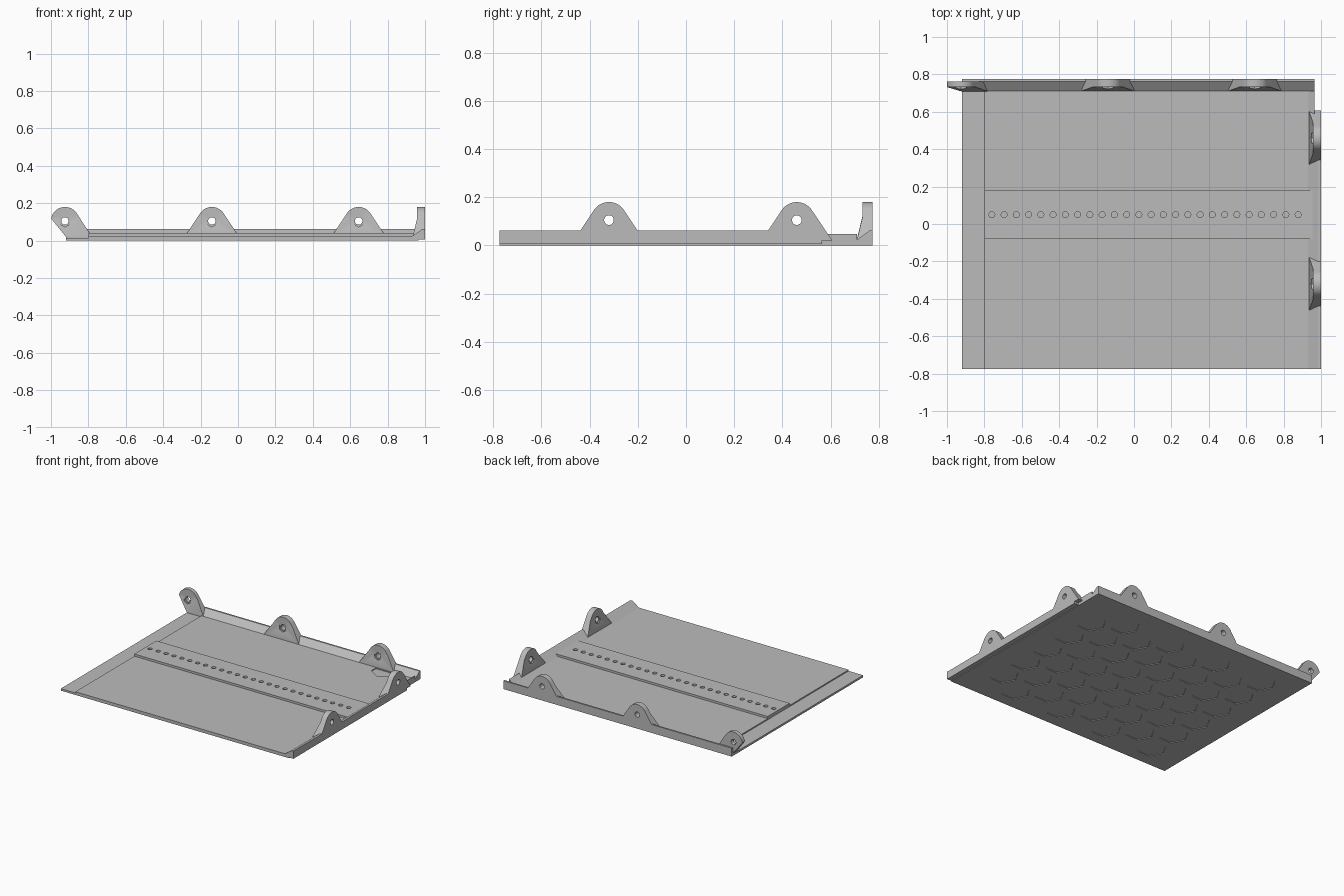
import bpy, bmesh, math

cube = bpy.data.objects.get("Cube")
if cube:
    bpy.data.objects.remove(cube, do_unlink=True)

grey = bpy.data.materials.new("plain_grey")
grey.use_nodes = True
colour = (0.5, 0.5, 0.5, 1)
grey.diffuse_color = colour
grey.node_tree.nodes["Principled BSDF"].inputs["Base Color"].default_value = colour

PLACE = {
    "X": lambda a, b, d: (d, a, b),
    "Y": lambda a, b, d: (a, d, b),
    "Z": lambda a, b, d: (a, b, d),
}


def prisms(name, outlines, axis, start, end):
    """Extrude one or more flat outlines along an axis into one object."""
    bm = bmesh.new()
    for pts in outlines:
        low, high = ([bm.verts.new(PLACE[axis](a, b, d)) for a, b in pts] for d in (start, end))
        bm.faces.new(low)
        bm.faces.new(high)
        for i in range(len(pts)):
            j = (i + 1) % len(pts)
            bm.faces.new((low[i], low[j], high[j], high[i]))
    bmesh.ops.recalc_face_normals(bm, faces=bm.faces)
    mesh = bpy.data.meshes.new(name)
    bm.to_mesh(mesh)
    bm.free()
    mesh.materials.append(grey)
    obj = bpy.data.objects.new(name, mesh)
    bpy.context.collection.objects.link(obj)
    return obj


def ring(cx, cy, r, n, first=0.0, last=360.0):
    """Points on an arc; a full turn leaves out the repeated end point."""
    steps = n if last - first >= 360 else n - 1
    angles = [math.radians(first + (last - first) * i / steps) for i in range(n)]
    return [(cx + r * math.cos(t), cy + r * math.sin(t)) for t in angles]


def combine(obj, cutter, operation):
    mod = obj.modifiers.new("cut", "BOOLEAN")
    mod.operation = operation
    mod.solver = "EXACT"
    mod.object = cutter
    cutter.hide_render = True
    bpy.context.view_layer.objects.active = obj
    bpy.ops.object.modifier_apply(modifier=mod.name)
    bpy.data.objects.remove(cutter, do_unlink=True)


def smooth(obj):
    bpy.ops.object.select_all(action="DESELECT")
    obj.select_set(True)
    bpy.context.view_layer.objects.active = obj
    bpy.ops.object.shade_smooth_by_angle(angle=math.radians(30))


# Base plate with a lower lip along one side
TOP, LIP = 0.024, 0.015
base = prisms("base_plate", [[(-0.92, 0), (0.93, 0), (0.93, TOP), (-0.8, TOP),
                              (-0.8, LIP), (-0.92, LIP)]], "Y", -0.775, 0.71)

# Shallow honeycomb recesses underneath
cells = []
for col in range(8):
    for row in range(6):
        y = -0.6 + 0.23 * row + (0.115 if col % 2 else 0)
        if y < 0.6:
            cells.append(ring(-0.66 + 0.2 * col, y, 0.1, 6))
combine(base, prisms("cell_cutter", cells, "Z", -0.02, 0.005), "DIFFERENCE")

# Five-sided recess on top
marker = [(0.645, 0.705), (0.645, 0.65), (0.725, 0.6), (0.805, 0.65), (0.805, 0.705)]
combine(base, prisms("marker_cutter", [marker], "Z", 0.017, 0.05), "DIFFERENCE")

# Raised centre strip with a row of holes
strip = prisms("centre_strip", [[(-0.8, -0.08), (0.955, -0.08), (0.955, 0.18), (-0.8, 0.18)]],
               "Z", TOP, 0.04)
holes = [ring(-0.76 + 0.0655 * i, 0.05, 0.016, 16) for i in range(26)]
combine(strip, prisms("hole_cutter", holes, "Z", 0, 0.06), "DIFFERENCE")
smooth(strip)

# Edge walls with sloped inner faces
prisms("side_wall", [[(0.93, 0), (0.965, 0), (0.965, 0.005), (1, 0.005), (1, 0.062),
                      (0.985, 0.062), (0.93, TOP)]], "Y", -0.775, 0.565)
prisms("side_wall_end", [[(0.93, 0), (0.965, 0), (0.965, 0.048), (0.93, TOP)]],
       "Y", 0.565, 0.71)
prisms("back_wall", [[(0.71, 0), (0.775, 0), (0.775, 0.062), (0.762, 0.062), (0.71, TOP)]],
       "X", -0.92, 0.965)


def tab(name, axis, centre, outer, thick=0.042, cut_corner=False):
    """Rounded mounting ear with a bolt hole and a thickened foot."""
    hole_z, r, foot = 0.105, 0.075, 0.02
    if cut_corner:
        outline = ring(centre, hole_z, r, 20, 33.5, 170)
        outline += [(centre + 0.005, foot), (centre + 0.145, foot)]
    else:
        outline = ring(centre, hole_z, r, 20, 33.5, 146.5)
        outline += [(centre - 0.147, foot), (centre + 0.147, foot)]
    ear = prisms(name, [outline], axis, outer - 0.1, outer)
    inner, root = outer - thick, outer - thick - 0.023
    section = [(outer + 0.01, 0), (outer + 0.01, 0.2), (inner, 0.2), (inner, 0.12),
               (root, TOP), (root, 0)]
    other = "X" if axis == "Y" else "Y"
    combine(ear, prisms("section", [section], other, centre - 0.3, centre + 0.3), "INTERSECT")
    bolt = ring(centre, hole_z, 0.02, 20)
    combine(ear, prisms("bolt", [bolt], axis, outer - 0.2, outer + 0.1), "DIFFERENCE")
    nut = ring(centre, hole_z, 0.032, 6, 30, 390)
    combine(ear, prisms("nut", [nut], axis, outer - 0.2, inner), "DIFFERENCE")
    smooth(ear)


# Mounting ears along the back and the side
tab("back_ear_middle", "Y", -0.14, 0.775)
tab("back_ear_left", "Y", 0.645, 0.775)
tab("back_ear_corner", "Y", -0.925, 0.762, 0.03, cut_corner=True)
tab("side_ear_front", "X", -0.32, 1.0)
tab("side_ear_rear", "X", 0.46, 1.0)
